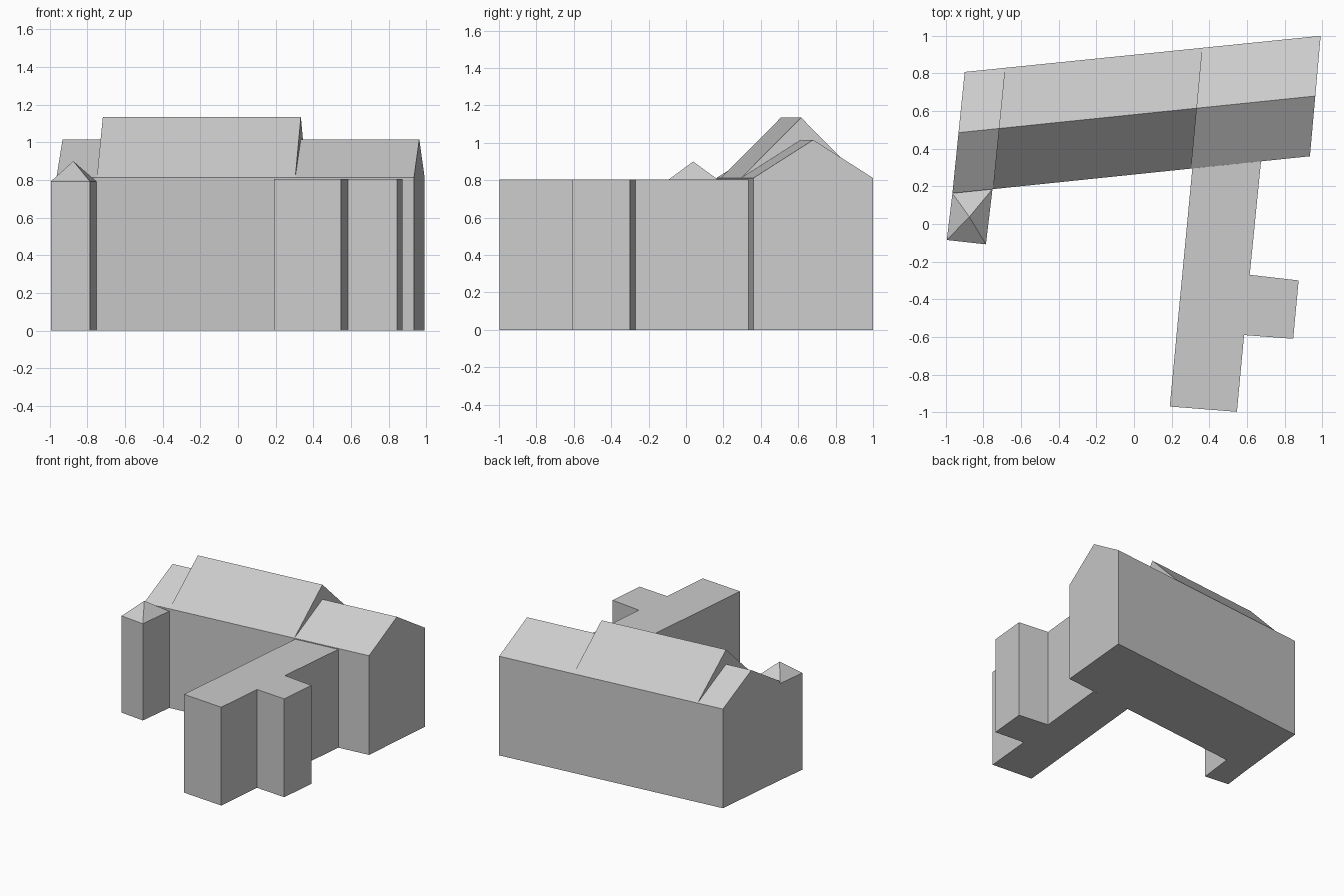
import bpy
from mathutils import Vector

cube = bpy.data.objects.get("Cube")
if cube:
    bpy.data.objects.remove(cube, do_unlink=True)

grey = bpy.data.materials.new("light grey")
grey.use_nodes = True
COLOUR = (0.6, 0.6, 0.6, 1)
grey.diffuse_color = COLOUR
grey.node_tree.nodes["Principled BSDF"].inputs["Base Color"].default_value = COLOUR


def add_mesh(name, verts, faces):
    mesh = bpy.data.meshes.new(name)
    mesh.from_pydata([tuple(v) for v in verts], [], faces)
    mesh.materials.append(grey)
    obj = bpy.data.objects.new(name, mesh)
    bpy.context.collection.objects.link(obj)
    return obj


def loft(name, lower, upper):
    """Closed solid between two matching outlines, listed anticlockwise seen from the upper end."""
    n = len(lower)
    sides = [(i, (i + 1) % n, n + (i + 1) % n, n + i) for i in range(n)]
    caps = [tuple(reversed(range(n))), tuple(range(n, 2 * n))]
    return add_mesh(name, lower + upper, sides + caps)


def block(name, outline, height):
    """Flat-topped block on a ground outline."""
    return loft(name, [(x, y, 0) for x, y in outline], [(x, y, height) for x, y in outline])


# Main hall ground corners and levels
FRONT_LEFT, FRONT_RIGHT = Vector((-0.965, 0.163)), Vector((0.935, 0.36))
BACK_LEFT, BACK_RIGHT = Vector((-0.9, 0.808)), Vector((0.992, 1.0))
EAVES = 0.812


def gable_section(t, base, ridge):
    """Cross-section of the hall at fraction t of its length."""
    front = FRONT_LEFT.lerp(FRONT_RIGHT, t)
    back = BACK_LEFT.lerp(BACK_RIGHT, t)
    middle = front.lerp(back, 0.5)
    points = [(front, EAVES), (middle, ridge), (back, EAVES)]
    if base < EAVES:
        points = [(front, base)] + points + [(back, base)]
    return [(p.x, p.y, z) for p, z in reversed(points)]


# Long hall with low gabled roof, and the taller roof over its middle
loft("main_hall", gable_section(0, 0, 1.016), gable_section(1, 0, 1.016))
loft("raised_middle_roof", gable_section(0.113, EAVES, 1.135), gable_section(0.668, EAVES, 1.135))

# Flat-roofed front wing with its side annex
block("front_wing", [(0.19, -0.97), (0.547, -0.998), (0.585, -0.59), (0.846, -0.61),
                     (0.875, -0.3), (0.615, -0.27), (0.675, 0.333), (0.31, 0.295)], 0.805)

# Corner tower with pyramid roof
tower = [(-0.995, -0.085), (-0.787, -0.108), (-0.752, 0.186), (-0.965, 0.163)]
top = 0.792
add_mesh("corner_tower",
         [(x, y, 0) for x, y in tower] + [(x, y, top) for x, y in tower] + [(-0.875, 0.038, 0.9)],
         [(3, 2, 1, 0)]
         + [(i, (i + 1) % 4, 4 + (i + 1) % 4, 4 + i) for i in range(4)]
         + [(4 + i, 4 + (i + 1) % 4, 8) for i in range(4)])
